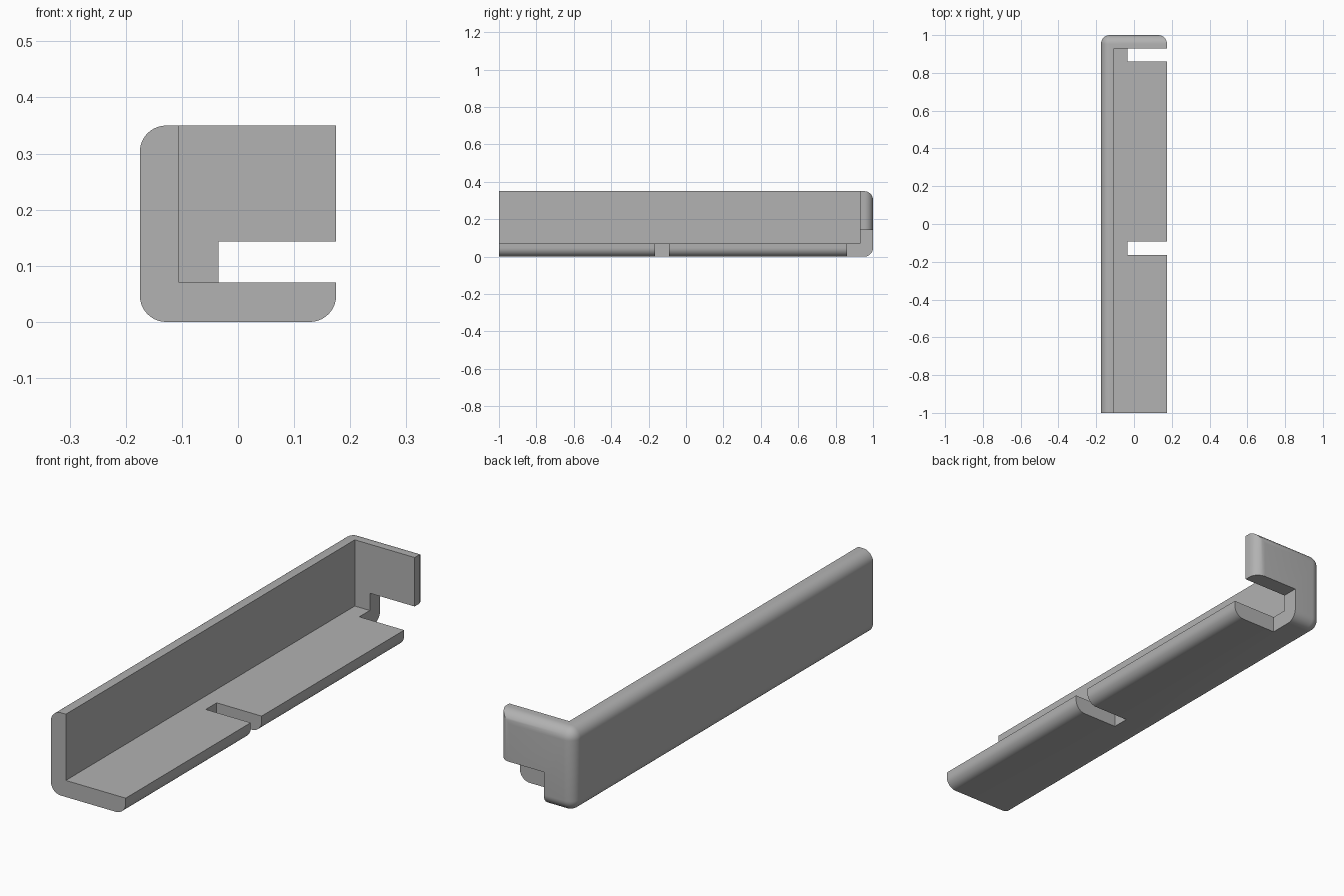
import bpy, bmesh, math
from mathutils import Vector

cube = bpy.data.objects.get("Cube")
if cube:
    bpy.data.objects.remove(cube, do_unlink=True)

HALF = 0.175      # half width
TOP = 0.35        # height
WALL = 0.07       # wall thickness
RADIUS = 0.047    # outer edge rounding

grey = bpy.data.materials.new("plain_grey")
grey.use_nodes = True
colour = (0.445, 0.445, 0.445, 1)
grey.diffuse_color = colour
grey.node_tree.nodes["Principled BSDF"].inputs["Base Color"].default_value = colour


def box(name, low, high, round_edge=None):
    """Box between two corners, rounding the edges that pass the rule."""
    low, high = Vector(low), Vector(high)
    bm = bmesh.new()
    bmesh.ops.create_cube(bm, size=1)
    for v in bm.verts:
        v.co = (low + high) / 2 + v.co * (high - low)
    if round_edge:
        edges = [e for e in bm.edges if round_edge((e.verts[0].co + e.verts[1].co) / 2)]
        bmesh.ops.bevel(bm, geom=edges, offset=RADIUS, segments=10,
                        profile=0.5, affect='EDGES')
    mesh = bpy.data.meshes.new(name)
    bm.to_mesh(mesh)
    bm.free()
    mesh.materials.append(grey)
    obj = bpy.data.objects.new(name, mesh)
    bpy.context.collection.objects.link(obj)
    return obj


def outer_edge(mid):
    """Every edge off the front end, except the upper right one."""
    return mid.y > -0.9 and not (mid.x > 0.1 and mid.z > 0.3)


# Rounded solid that becomes the angled channel with its end plate
channel = box("corner_channel", (-HALF, -1, 0), (HALF, 1, TOP), outer_edge)

# Inner hollow, slot across the floor, and notch through floor and end plate
cutters = [
    box("hollow_cutter", (WALL - HALF, -1.2, WALL), (0.5, 1 - WALL, 0.6)),
    box("floor_slot_cutter", (-0.035, -0.165, -0.2), (0.4, -0.092, 0.2)),
    box("end_notch_cutter", (-0.035, 0.86, -0.2), (0.4, 1.2, 0.143)),
]
for cutter in cutters:
    cutter.hide_render = True
    cutter.hide_set(True)
    cut = channel.modifiers.new(cutter.name, 'BOOLEAN')
    cut.operation = 'DIFFERENCE'
    cut.solver = 'EXACT'
    cut.object = cutter

# Bake the cuts, drop the cutters and shade the roundings smooth
bpy.ops.object.select_all(action='DESELECT')
channel.select_set(True)
bpy.context.view_layer.objects.active = channel
for name in [m.name for m in channel.modifiers]:
    bpy.ops.object.modifier_apply(modifier=name)
for cutter in cutters:
    bpy.data.objects.remove(cutter, do_unlink=True)
bpy.ops.object.shade_smooth_by_angle(angle=math.radians(30))
